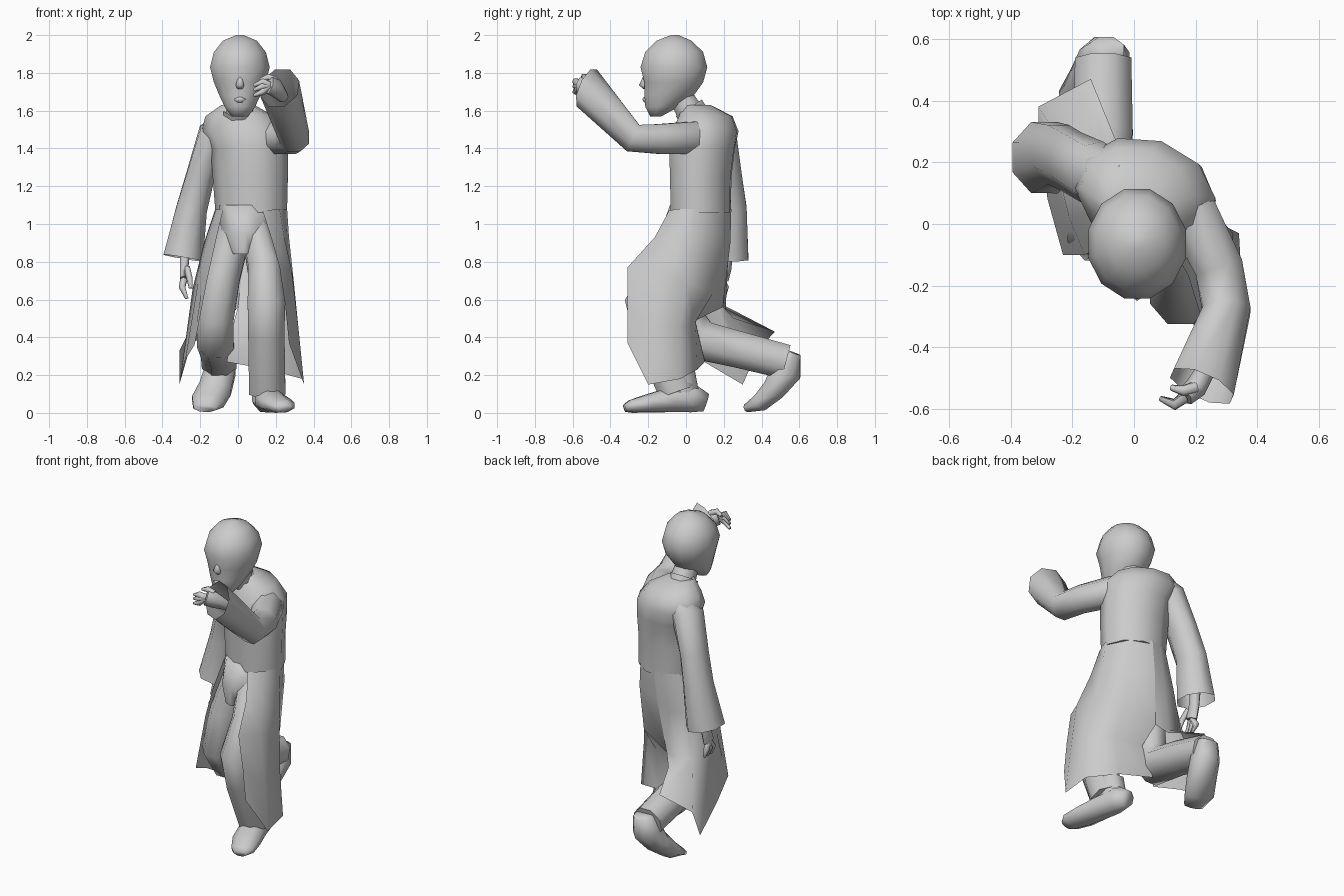
import bpy, bmesh, math
from mathutils import Vector as V


def finish(name, bm, angle=75):
    bmesh.ops.recalc_face_normals(bm, faces=bm.faces)
    me = bpy.data.meshes.new(name)
    bm.to_mesh(me)
    bm.free()
    ob = bpy.data.objects.new(name, me)
    bpy.context.collection.objects.link(ob)
    bpy.ops.object.select_all(action='DESELECT')
    ob.select_set(True)
    bpy.context.view_layer.objects.active = ob
    bpy.ops.object.shade_smooth_by_angle(angle=math.radians(angle))
    return ob


def loft(name, sections, ref=(1, 0, 0), n=8, axis=None, start=True, end=True, last=None):
    """Oval rings (x, y, z, radius along ref, other radius) skinned into a tube."""
    bm = bmesh.new()
    pts = [V(s[:3]) for s in sections]
    rings = []
    for i, s in enumerate(sections):
        a = (pts[i] - pts[i - 1]).normalized() if i else V()
        b = (pts[i + 1] - pts[i]).normalized() if i < len(pts) - 1 else V()
        t = V(axis) if axis else (a + b).normalized()
        if last and i == len(pts) - 1:
            t = V(last).normalized()
        u = V(ref)
        u = (u - t * u.dot(t)).normalized()
        w = t.cross(u)
        rb = s[4] if len(s) > 4 else s[3]
        ring = []
        for k in range(n):
            an = math.tau * (k + 0.5) / n
            ring.append(bm.verts.new(pts[i] + 1.04 * (u * math.cos(an) * s[3] + w * math.sin(an) * rb)))
        rings.append(ring)
    for r, q in zip(rings, rings[1:]):
        for k in range(n):
            bm.faces.new((r[k], r[(k + 1) % n], q[(k + 1) % n], q[k]))
    if start:
        bm.faces.new(rings[0])
    if end:
        bm.faces.new(rings[-1])
    return finish(name, bm)


def sheet(name, columns):
    """Cloth panel from columns running waist, hip, knee, hem."""
    bm = bmesh.new()
    g = [[bm.verts.new(p) for p in c] for c in columns]
    for a, b in zip(g, g[1:]):
        for j in range(len(a) - 1):
            bm.faces.new((a[j], b[j], b[j + 1], a[j + 1]))
    return finish(name, bm)


UP = (0, 0, 1)
TWIST = (0.94, -0.3, 0)

# Head: (z, half width, front y, back y)
head = [(1.57, .045, -.19, -.13), (1.62, .08, -.215, -.04), (1.68, .108, -.22, .04),
        (1.75, .137, -.22, .09), (1.83, .157, -.24, .112), (1.91, .137, -.215, .09),
        (1.97, .09, -.155, .03), (2.0, .02, -.08, -.04)]
loft("head", [(.01, (f + b) / 2, z, w, (b - f) / 2) for z, w, f, b in head], n=12, axis=UP)
# Nose, lips and neck
loft("nose", [(.01, -.215, 1.785, .008, .01), (.01, -.22, 1.735, .025, .028), (.01, -.21, 1.715, .016, .015)], n=6, axis=UP)
loft("lips", [(.01, -.205, 1.672, .025, .018), (.01, -.21, 1.66, .035, .02), (.01, -.205, 1.642, .022, .016)], n=6, axis=UP)
loft("neck", [(.01, .05, 1.54, .08), (.01, -.03, 1.68, .065)])

# Coat body and trouser pelvis
loft("coat_body", [(.07, .078, 1.06, .185, .155), (.065, .078, 1.25, .195, .158), (.06, .085, 1.4, .2, .17),
                   (.035, .10, 1.49, .225, .17), (.01, .105, 1.57, .18, .135), (0, .055, 1.63, .085, .075)],
     ref=TWIST, n=10, axis=UP)
loft("collar", [(0, .05, 1.56, .08, .085), (0, .015, 1.615, .08, .085)], start=False, end=False)
loft("pelvis", [(.05, .06, 1.1, .15, .14), (.04, .03, .95, .13, .16), (.03, -.02, .84, .07, .1)], n=10, axis=UP)

# Coat skirt panels, open at the front and slit at the back
sheet("coat_skirt_left", [
    [(.13, -.09, 1.07), (.175, -.165, .93), (.22, -.31, .77), (.25, -.31, .57), (.27, -.31, .37)],
    [(.22, -.05, 1.08), (.245, -.1, .93), (.285, -.18, .75), (.32, -.19, .45), (.35, -.2, .15)],
    [(.26, .05, 1.08), (.27, .04, .93), (.295, .0, .7), (.32, -.03, .45), (.34, -.03, .18)],
    [(.19, .19, 1.08), (.2, .185, .93), (.2, .14, .63), (.18, .05, .48), (.16, .06, .23)],
    [(.06, .24, 1.08), (.04, .235, .9), (.0, .195, .56), (-.02, .05, .49), (-.06, .1, .27)]])
sheet("coat_skirt_right", [
    [(-.08, -.03, 1.07), (-.12, -.08, .9), (-.16, -.1, .72), (-.23, -.1, .36)],
    [(-.115, .06, 1.08), (-.165, .03, .9), (-.21, .02, .7), (-.28, .08, .28)],
    [(-.12, .14, 1.08), (-.18, .13, .9), (-.24, .14, .66), (-.31, .3, .15)],
    [(-.07, .2, 1.08), (-.13, .2, .85), (-.19, .2, .57), (-.31, .38, .33)],
    [(0, .235, 1.08), (-.04, .225, .85), (-.09, .21, .55), (-.14, .47, .43)],
    [(.06, .24, 1.08), (.04, .235, .9), (.0, .195, .56), (-.05, .25, .5)]])

# Flared sleeves
loft("left_sleeve", [(.05, .12, 1.46, .09), (.19, .03, 1.455, .09), (.275, -.14, 1.45, .082),
                     (.3, -.28, 1.455, .08), (.22, -.525, 1.72, .11, .11)], ref=UP, end=False,
     last=(-.35, -.8, .35))
loft("right_sleeve", [(-.03, .12, 1.53, .075, .1), (-.13, .165, 1.46, .09, .105), (-.2, .2, 1.25, .078, .1),
                      (-.245, .225, 1.08, .085, .1), (-.29, .215, .82, .11, .12)], end=False)


def hand(side, palm, tips, thumb, ref):
    loft(side + "_palm", palm, ref=ref, n=6)
    base = V(palm[-1][:3])
    for i, (mid, tip) in enumerate(tips):
        start = base.lerp(V(mid), .1)
        loft(f"{side}_finger_{i + 1}", [(*start, .02), (*mid, .018), (*tip, .009)], ref=ref, n=5)
    loft(side + "_thumb", thumb, ref=ref, n=5)


# Hands: left raised before the face, right hanging
hand("left", [(.24, -.46, 1.67, .03), (.2, -.53, 1.72, .05, .035), (.165, -.56, 1.735, .048, .03)],
     [((.13, -.585, z), (.085, -.565, z - .02)) for z in (1.7, 1.73, 1.755)],
     [(.2, -.53, 1.76, .02), (.16, -.54, 1.78, .018), (.12, -.53, 1.765, .01)], UP)
hand("right", [(-.28, .22, .88, .03), (-.285, .2, .77, .025, .04), (-.285, .18, .71, .025, .045)],
     [((-.295, y, .665), (-.27, y - .01, .605)) for y in (.15, .18, .21)],
     [(-.27, .17, .77, .018), (-.255, .13, .71, .017), (-.25, .12, .66, .01)], (1, 0, 0))

# Trouser legs: left lunges forward, right trails with a bent knee
loft("left_leg", [(.09, .04, .99, .075, .12), (.145, -.09, .76, .095, .125), (.15, -.21, .58, .103, .12),
                  (.15, -.16, .42, .1, .12), (.155, -.05, .11, .1, .1)])
loft("right_leg", [(-.01, .06, .99, .09, .12), (-.085, .02, .72, .1, .12), (-.12, -.01, .5, .1, .115),
                   (-.12, .07, .385, .1, .115), (-.1, .3, .33, .1, .1), (-.1, .53, .27, .095, .095)])

# Shoes
loft("left_shoe", [(.135, .105, .055, .045, .05), (.145, .03, .08, .07, .08), (.165, -.08, .07, .08, .068),
                   (.2, -.2, .05, .085, .05), (.235, -.29, .035, .07, .035), (.24, -.325, .025, .04, .02)])
loft("left_ankle", [(.15, -.04, .22, .08, .09), (.145, -.02, .06, .075, .1)])
loft("right_shoe", [(-.09, .565, .32, .06, .045), (-.095, .53, .22, .085, .085), (-.12, .47, .13, .09, .065),
                    (-.16, .4, .06, .09, .05), (-.18, .32, .025, .06, .022)])
